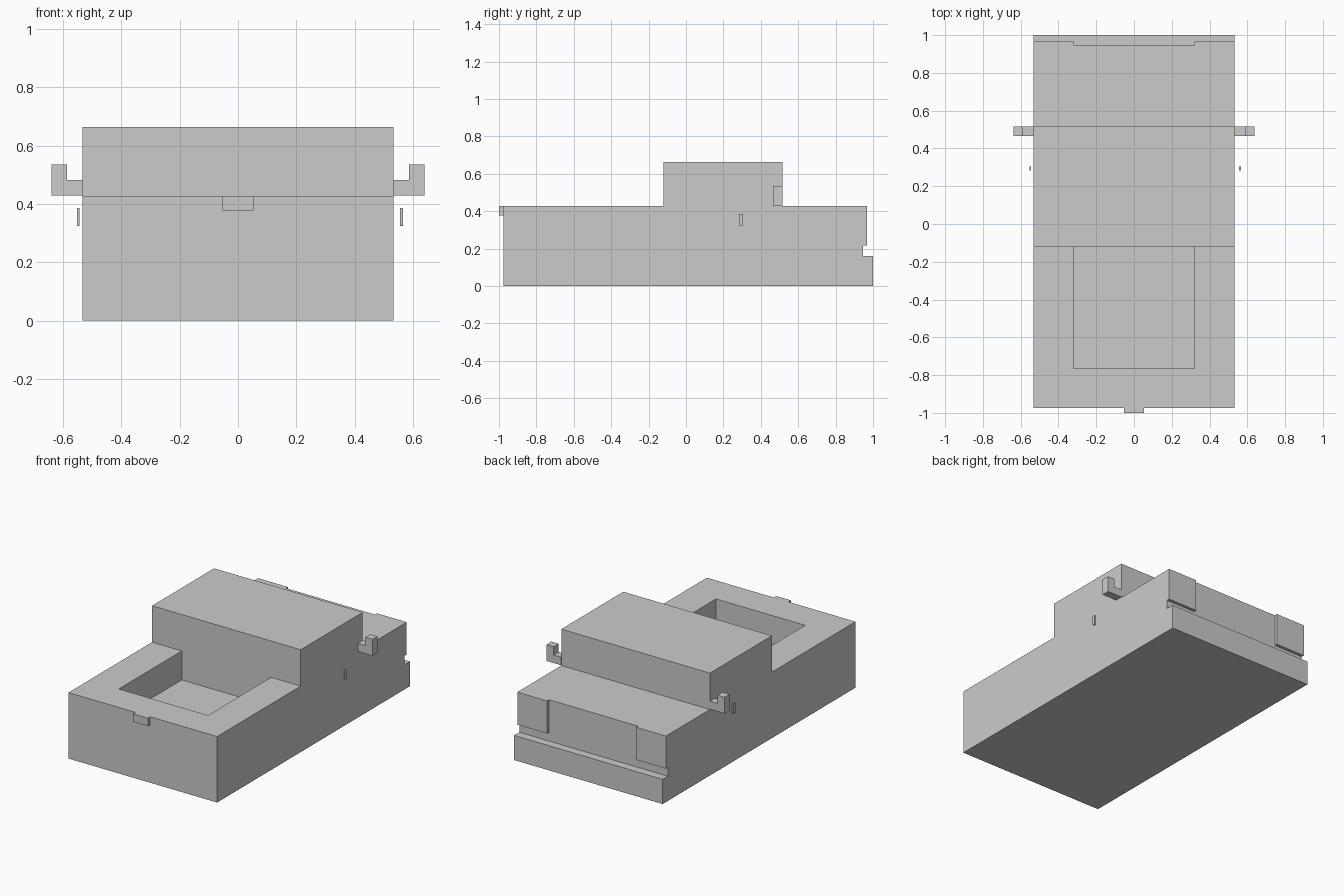
import bpy
import bmesh

if "Cube" in bpy.data.objects:
    bpy.data.objects.remove(bpy.data.objects["Cube"])

W = 0.533     # half width of the body
DECK = 0.428  # height of bonnet and rear deck


def prism(name, profile, axis, lo, hi):
    """Extrude a closed 2D profile along x or y."""
    bm = bmesh.new()
    place = (lambda p: (lo, p[0], p[1])) if axis == 'x' else (lambda p: (p[0], lo, p[1]))
    face = bm.faces.new([bm.verts.new(place(p)) for p in profile])
    ext = bmesh.ops.extrude_face_region(bm, geom=[face])
    offset = (hi - lo, 0, 0) if axis == 'x' else (0, hi - lo, 0)
    bmesh.ops.translate(bm, vec=offset,
                        verts=[v for v in ext['geom'] if isinstance(v, bmesh.types.BMVert)])
    bmesh.ops.recalc_face_normals(bm, faces=bm.faces)
    mesh = bpy.data.meshes.new(name)
    bm.to_mesh(mesh)
    bm.free()
    obj = bpy.data.objects.new(name, mesh)
    bpy.context.collection.objects.link(obj)
    return obj


def box(name, x, y, z):
    return prism(name, [(y[0], z[0]), (y[1], z[0]), (y[1], z[1]), (y[0], z[1])], 'x', *x)


def cut(target, cutter):
    bpy.context.view_layer.objects.active = target
    mod = target.modifiers.new(cutter.name, 'BOOLEAN')
    mod.operation = 'DIFFERENCE'
    mod.solver = 'EXACT'
    mod.object = cutter
    bpy.ops.object.modifier_apply(modifier=mod.name)
    bpy.data.objects.remove(cutter, do_unlink=True)


# Body: side profile with cabin, rear groove and bumper
body = prism("body", [
    (-0.975, 0), (1.0, 0), (1.0, 0.16), (0.947, 0.16), (0.947, 0.217),
    (0.967, 0.217), (0.967, DECK), (0.516, DECK), (0.516, 0.664),
    (-0.119, 0.664), (-0.119, DECK), (-0.975, DECK)], 'x', -W, W)

# Open bay in the bonnet, and recess between the tail lights
cut(body, box("bay_cutter", (-0.32, 0.32), (-0.764, -0.119), (0.24, 0.55)))
cut(body, box("tail_cutter", (-0.32, 0.32), (0.947, 1.1), (0.19, 0.55)))

# Badge block on the nose
box("front_badge", (-0.053, 0.053), (-1.0, -0.975), (0.377, DECK))

# L-shaped side mirrors
for side, s in (("left", -1), ("right", 1)):
    prism(side + "_mirror", [
        (s * W, 0.43), (s * 0.639, 0.43), (s * 0.639, 0.536),
        (s * 0.587, 0.536), (s * 0.587, 0.482), (s * W, 0.482)], 'y', 0.466, 0.517)

# Door handles, standing slightly off the body
for side, x in (("left", (-0.553, -0.544)), ("right", (0.556, 0.566))):
    box(side + "_door_handle", x, (0.284, 0.304), (0.324, 0.386))
